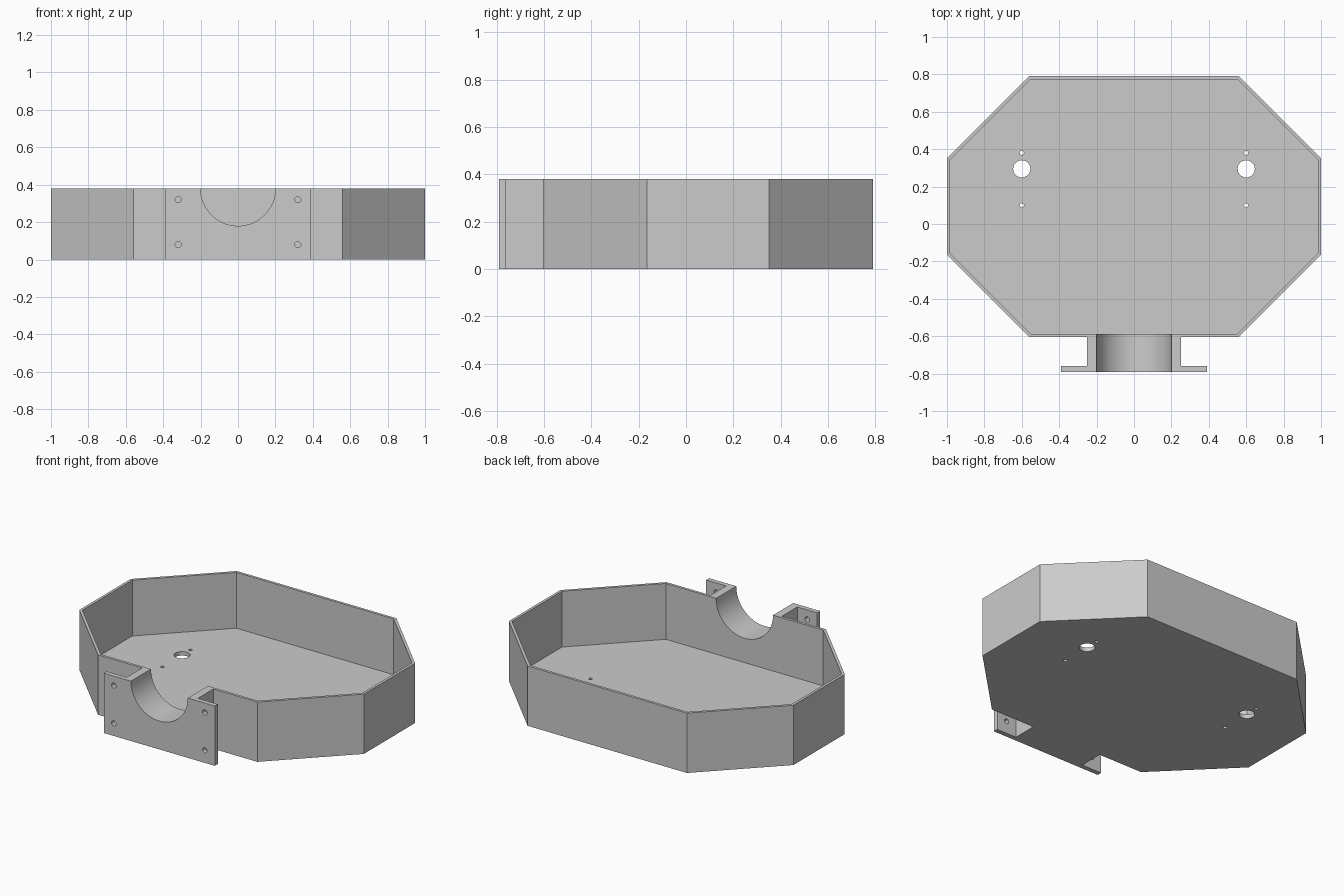
import bpy, bmesh, math
from mathutils import Matrix, Vector

HEIGHT, WALL, FLOOR = 0.38, 0.017, 0.025

if "Cube" in bpy.data.objects:
    bpy.data.objects.remove(bpy.data.objects["Cube"], do_unlink=True)

grey = bpy.data.materials.new("plain grey")
grey.use_nodes = True
colour = (0.6, 0.6, 0.6, 1)
grey.diffuse_color = colour
grey.node_tree.nodes["Principled BSDF"].inputs["Base Color"].default_value = colour


def add_object(name, bm):
    bmesh.ops.recalc_face_normals(bm, faces=bm.faces)
    mesh = bpy.data.meshes.new(name)
    bm.to_mesh(mesh)
    bm.free()
    mesh.materials.append(grey)
    obj = bpy.data.objects.new(name, mesh)
    bpy.context.collection.objects.link(obj)
    return obj


def prism(name, right_half, z0, z1):
    """Upright prism from the right half of a plan outline, mirrored in x."""
    outline = right_half + [(-x, y) for x, y in reversed(right_half)]
    bm = bmesh.new()
    face = bm.faces.new([bm.verts.new((x, y, z0)) for x, y in outline])
    top = bmesh.ops.extrude_face_region(bm, geom=[face])["geom"]
    bmesh.ops.translate(bm, vec=(0, 0, z1 - z0),
                        verts=[v for v in top if isinstance(v, bmesh.types.BMVert)])
    return add_object(name, bm)


def rod(name, centre, radius, length, along_y=False, sides=24):
    turn = Matrix.Rotation(math.pi / 2, 4, 'X') if along_y else Matrix()
    bm = bmesh.new()
    bmesh.ops.create_cone(bm, cap_ends=True, segments=sides, radius1=radius,
                          radius2=radius, depth=length,
                          matrix=Matrix.Translation(Vector(centre)) @ turn)
    return add_object(name, bm)


def octagon_half(inset):
    a = inset * math.tan(math.pi / 8)
    return [(0.56 - a, 0.79 - inset), (1 - inset, 0.35 - a),
            (1 - inset, -0.165 + a), (0.56 - a, -0.605 + inset)]


# Eight-sided tray with the neck and mounting flange in one outline
bracket = [(0.25, -0.605), (0.25, -0.76), (0.39, -0.76), (0.39, -0.79)]
tray = prism("tray_with_mounting_bracket", octagon_half(0) + bracket, 0, HEIGHT)

# Hollow interior and the half-round channel through neck and wall
cutters = [
    prism("interior_cutter", octagon_half(WALL), FLOOR, HEIGHT + 0.1),
    rod("channel_cutter", (0, -0.7, HEIGHT), 0.2, 0.4, along_y=True, sides=96),
]

for side in (-1, 1):
    # Floor openings: one large hole between two small screw holes
    for y, radius in ((0.295, 0.046), (0.38, 0.011), (0.1, 0.011)):
        cutters.append(rod("floor_hole_cutter", (side * 0.6, y, 0), radius, 0.2, sides=32))
    # Flange screw holes
    for z in (0.08, 0.32):
        cutters.append(rod("flange_hole_cutter", (side * 0.32, -0.775, z),
                           0.016, 0.1, along_y=True))

bpy.ops.object.select_all(action='DESELECT')
bpy.context.view_layer.objects.active = tray
tray.select_set(True)
for cutter in cutters:
    cutter.hide_render = True
    cut = tray.modifiers.new("cut", 'BOOLEAN')
    cut.operation = 'DIFFERENCE'
    cut.solver = 'EXACT'
    cut.object = cutter
    bpy.ops.object.modifier_apply(modifier=cut.name)
    bpy.data.objects.remove(cutter, do_unlink=True)

bpy.ops.object.shade_smooth_by_angle(angle=math.radians(30))
